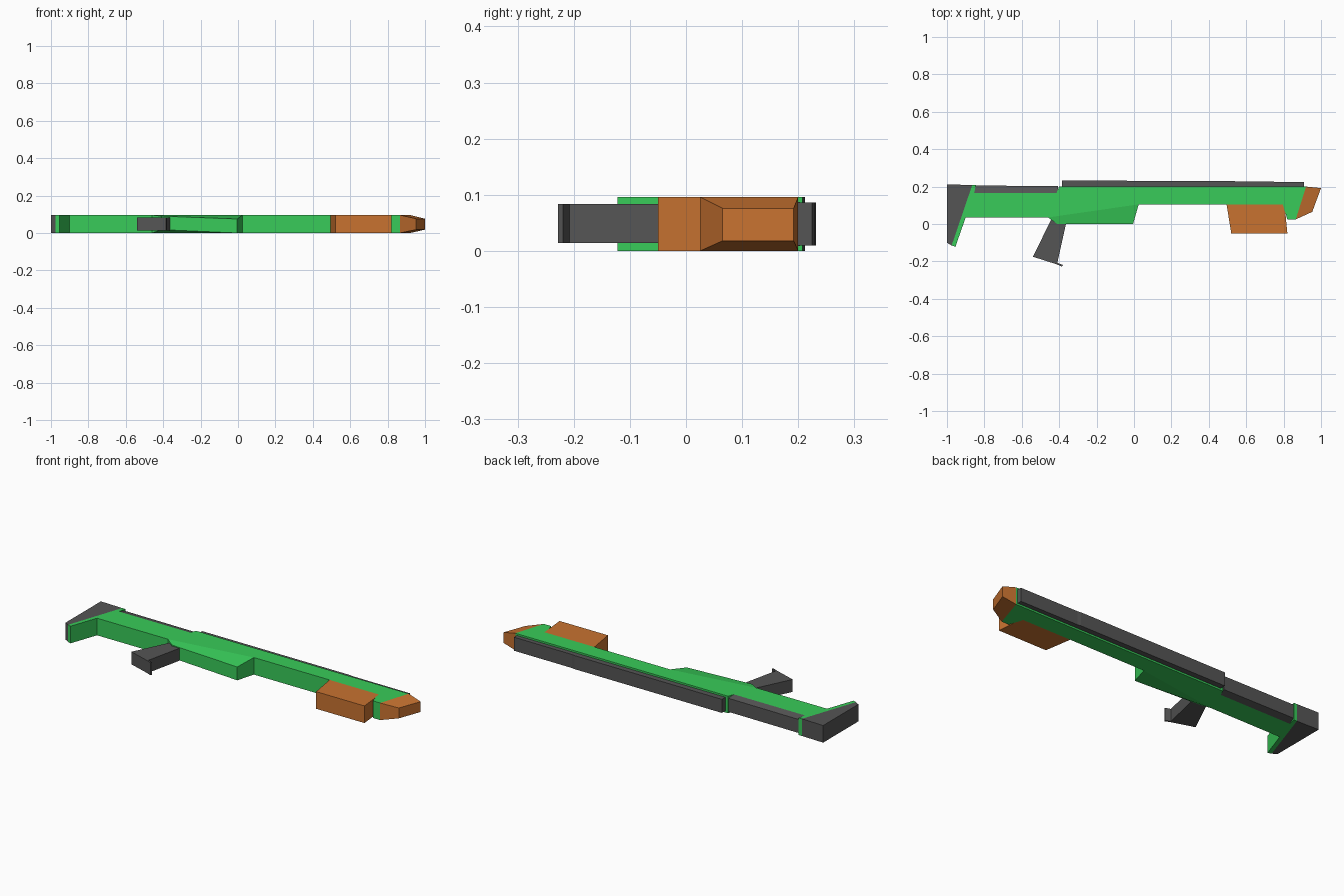
import bpy, bmesh


def material(name, rgb):
    m = bpy.data.materials.new(name)
    m.diffuse_color = (*rgb, 1)
    return m


GREEN = material("green", (0.04, 0.6, 0.1))
ORANGE = material("orange", (0.58, 0.17, 0.03))
GREY = material("dark_grey", (0.09, 0.09, 0.09))
H = 0.096


def loft(name, ring_a, ring_b, mat):
    """Closed solid between two rings with the same number of points."""
    bm = bmesh.new()
    a = [bm.verts.new(p) for p in ring_a]
    b = [bm.verts.new(p) for p in ring_b]
    n = len(a)
    bm.faces.new(a[::-1])
    bm.faces.new(b)
    for i in range(n):
        j = (i + 1) % n
        bm.faces.new((a[i], a[j], b[j], b[i]))
    bmesh.ops.recalc_face_normals(bm, faces=bm.faces)
    me = bpy.data.meshes.new(name)
    bm.to_mesh(me)
    bm.free()
    me.materials.append(mat)
    ob = bpy.data.objects.new(name, me)
    bpy.context.collection.objects.link(ob)
    return ob


def prism(name, pts, mat, z0=0.0, z1=H):
    return loft(name, [(x, y, z0) for x, y in pts],
                [(x, y, z1) for x, y in pts], mat)


# main body with stock, notched on top for the cheek rest
prism("body", [(-0.975, -0.115), (-0.955, -0.122), (-0.90, 0.035),
               (-0.46, 0.035), (0.025, 0.105), (0.795, 0.105),
               (0.82, 0.025), (0.865, 0.025), (0.92, 0.2),
               (-0.40, 0.2), (-0.415, 0.165), (-0.855, 0.165),
               (-0.845, 0.208), (-0.865, 0.208)], GREEN)

# lower receiver, twisted towards its bottom face
loft("receiver_belly",
     [(-0.46, 0.035, 0), (0.025, 0.105, 0), (0.025, 0.105, H), (-0.46, 0.035, H)],
     [(-0.41, 0.0, 0.018), (-0.005, 0.0, 0.0), (-0.005, 0.0, 0.075), (-0.41, 0.0, 0.09)],
     GREEN)

# butt pad
prism("butt_pad", [(-1, 0.212), (-0.865, 0.208), (-0.975, -0.115), (-1, -0.1)], GREY)

# cheek rest with chamfered long edges
loft("cheek_rest",
     [(-0.855, 0.165, 0), (-0.41, 0.165, 0), (-0.41, 0.165, H), (-0.855, 0.165, H)],
     [(-0.847, 0.206, 0.01), (-0.405, 0.202, 0.01),
      (-0.405, 0.202, H - 0.01), (-0.847, 0.206, H - 0.01)], GREY)

# top rail
prism("top_rail", [(-0.385, 0.195), (-0.385, 0.232), (0.53, 0.23),
                   (0.55, 0.227), (0.91, 0.225), (0.91, 0.195)], GREY, 0.01, 0.086)

# pistol grip with small lip
prism("grip", [(-0.44, 0.03), (-0.36, 0.03), (-0.365, -0.005), (-0.41, -0.208),
               (-0.38, -0.219), (-0.385, -0.228), (-0.415, -0.215),
               (-0.54, -0.175)], GREY, 0.014, 0.084)

# pump handle
prism("pump_handle", [(0.495, 0.105), (0.805, 0.105), (0.82, -0.05), (0.52, -0.05)], ORANGE)

# tapered muzzle tip
loft("muzzle_tip",
     [(0.865, 0.025, 0), (0.92, 0.2, 0), (0.92, 0.2, H), (0.865, 0.025, H)],
     [(0.953, 0.065, 0.018), (1.0, 0.192, 0.018), (1.0, 0.192, 0.076), (0.953, 0.065, 0.076)],
     ORANGE)
